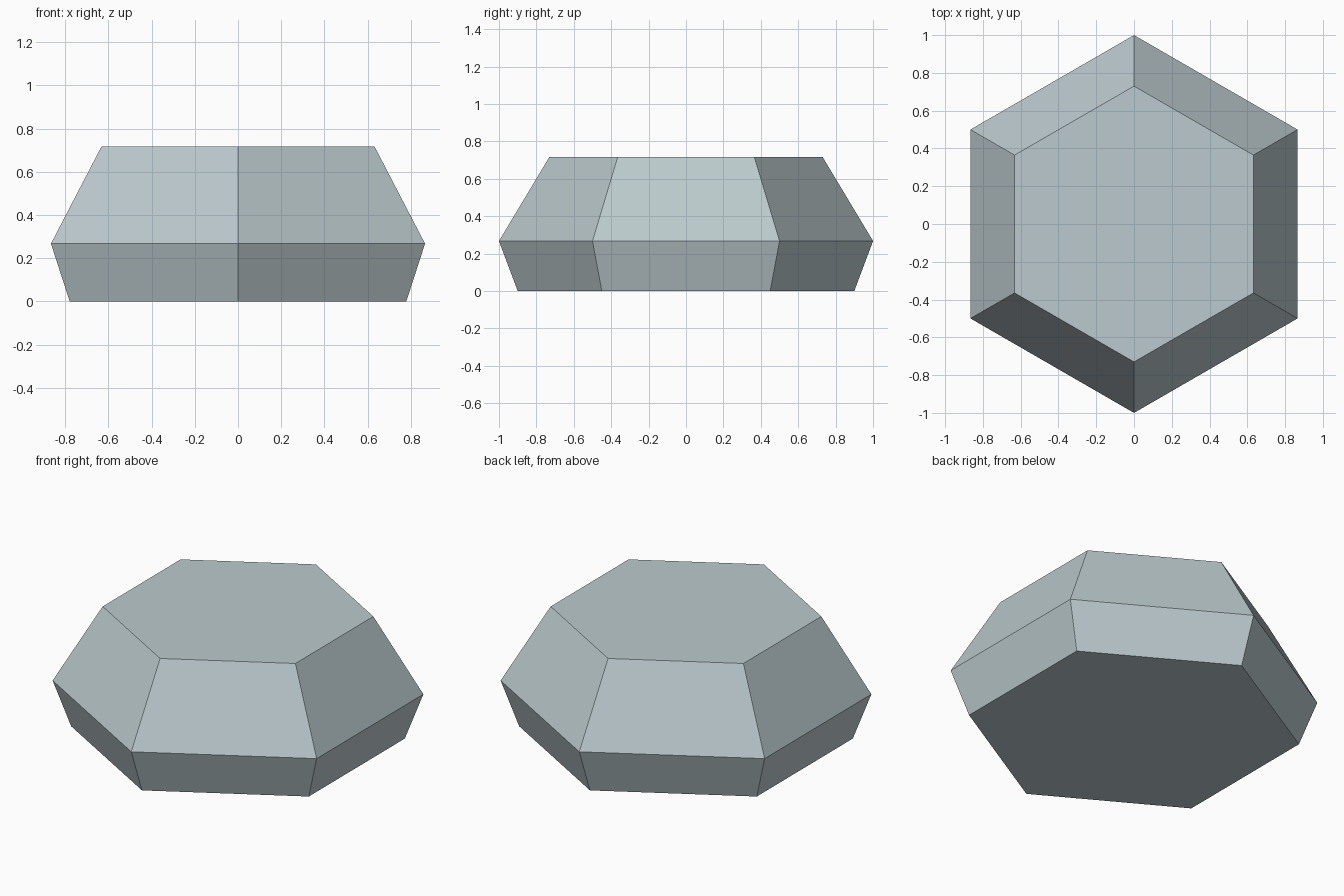
import bpy, bmesh, math

if "Cube" in bpy.data.objects:
    bpy.data.objects.remove(bpy.data.objects["Cube"])

# Pale blue-grey stone colour
stone = bpy.data.materials.new("pale_grey_stone")
stone.diffuse_color = (0.50, 0.59, 0.61, 1.0)
stone.use_nodes = True
stone.node_tree.nodes["Principled BSDF"].inputs["Base Color"].default_value = stone.diffuse_color

# Six-sided rings as (radius, height), corners pointing to front and back
SIDES = 6
PROFILE = [(0.90, 0.0), (1.0, 0.267), (0.73, 0.717)]

bm = bmesh.new()
rings = []
for radius, z in PROFILE:
    angles = [math.pi / 2 + math.tau * i / SIDES for i in range(SIDES)]
    rings.append([bm.verts.new((radius * math.cos(a), radius * math.sin(a), z)) for a in angles])

# Sloping side facets
for low, high in zip(rings, rings[1:]):
    for i in range(SIDES):
        j = (i + 1) % SIDES
        bm.faces.new((low[i], low[j], high[j], high[i]))

# Flat base and top
bm.faces.new(rings[0][::-1])
bm.faces.new(rings[-1])
bmesh.ops.recalc_face_normals(bm, faces=bm.faces)

mesh = bpy.data.meshes.new("faceted_stone")
bm.to_mesh(mesh)
bm.free()
mesh.materials.append(stone)
bpy.context.collection.objects.link(bpy.data.objects.new("faceted_stone", mesh))
